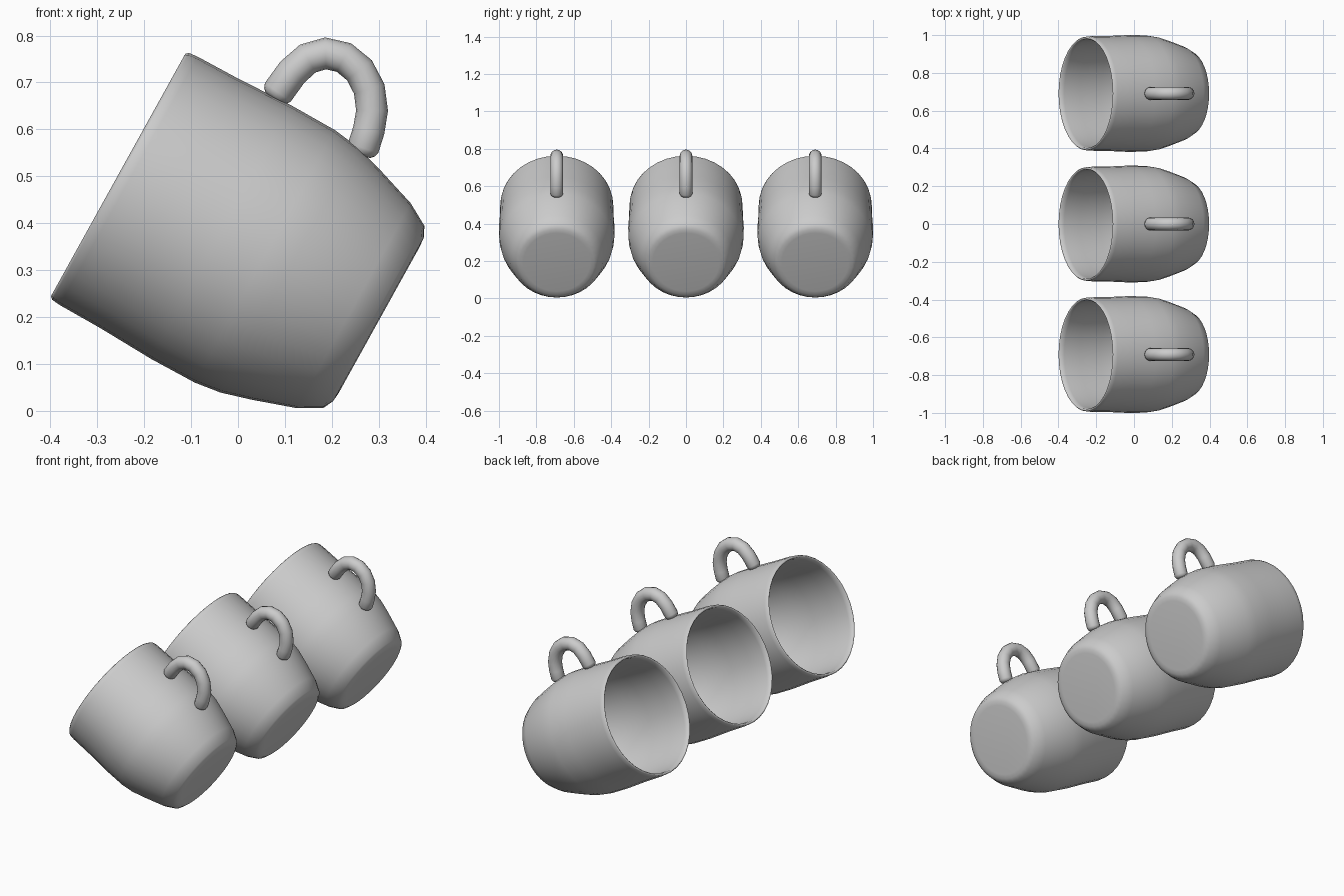
import bpy, bmesh, math
from mathutils import Matrix, Vector

if "Cube" in bpy.data.objects:
    bpy.data.objects.remove(bpy.data.objects["Cube"])

SEGMENTS = 36
TILT = math.radians(-61)
BASE = (0.29, 0.20)          # world x, z of the base centre

# Mug half-section (radius, height): outer wall from base to rim, then inside
PROFILE = [(0.178, -0.013), (0.2, -0.011), (0.222, 0.0), (0.25, 0.049), (0.281, 0.142),
           (0.3, 0.208), (0.308, 0.266), (0.309, 0.372), (0.304, 0.5),
           (0.303, 0.598), (0.301, 0.618), (0.296, 0.624), (0.289, 0.618),
           (0.287, 0.595), (0.289, 0.5), (0.293, 0.372), (0.291, 0.266),
           (0.265, 0.145), (0.232, 0.058), (0.2, 0.025)]

# Handle centre line (x, z)
HANDLE = [(0.085, 0.679), (0.116, 0.722), (0.149, 0.751), (0.187, 0.762),
          (0.226, 0.753), (0.259, 0.726), (0.280, 0.686), (0.286, 0.640),
          (0.279, 0.598), (0.267, 0.560)]


def make_cup(name, y):
    bm = bmesh.new()
    rings = []
    for r, h in PROFILE:
        rings.append([bm.verts.new((r * math.cos(a), r * math.sin(a), h))
                      for a in (2 * math.pi * i / SEGMENTS for i in range(SEGMENTS))])
    for a, b in zip(rings, rings[1:]):
        for i in range(SEGMENTS):
            j = (i + 1) % SEGMENTS
            bm.faces.new((a[i], a[j], b[j], b[i]))
    # underside and inner floor
    bm.faces.new(rings[0][::-1])
    bm.faces.new(rings[-1])
    bmesh.ops.recalc_face_normals(bm, faces=bm.faces[:])
    bm.transform(Matrix.Translation((BASE[0], y, BASE[1])) @ Matrix.Rotation(TILT, 4, 'Y'))
    finish(bm, name)


def make_handle(name, y, radius=0.034, sides=16):
    pts = [Vector((x, 0, z)) for x, z in HANDLE]
    d0, d1 = (pts[0] - pts[1]).normalized(), (pts[-1] - pts[-2]).normalized()
    # rounded ends: extra shrinking rings past each end
    path = ([(pts[0] + d0 * 0.016, 0.6), (pts[0] + d0 * 0.010, 0.85)] + [(p, 1) for p in pts]
            + [(pts[-1] + d1 * 0.010, 0.85), (pts[-1] + d1 * 0.016, 0.6)])
    bm = bmesh.new()
    rings = []
    for k, (p, s) in enumerate(path):
        t = (path[min(k + 1, len(path) - 1)][0] - path[max(k - 1, 0)][0]).normalized()
        side, out = Vector((0, 1, 0)), Vector((-t.z, 0, t.x))
        rings.append([bm.verts.new(p + Vector((0, y, 0))
                      + s * radius * (side * math.cos(a) + out * math.sin(a)))
                      for a in (2 * math.pi * i / sides for i in range(sides))])
    for a, b in zip(rings, rings[1:]):
        for i in range(sides):
            j = (i + 1) % sides
            bm.faces.new((a[i], a[j], b[j], b[i]))
    bm.faces.new(rings[0])
    bm.faces.new(rings[-1])
    bmesh.ops.recalc_face_normals(bm, faces=bm.faces[:])
    finish(bm, name)


def finish(bm, name):
    for f in bm.faces:
        f.smooth = True
    mesh = bpy.data.meshes.new(name)
    bm.to_mesh(mesh)
    bm.free()
    bpy.context.collection.objects.link(bpy.data.objects.new(name, mesh))


# Three identical tilted mugs in a row
for label, y in (("front", -0.691), ("middle", 0.0), ("back", 0.691)):
    make_cup(label + "_mug_body", y)
    make_handle(label + "_mug_handle", y)
